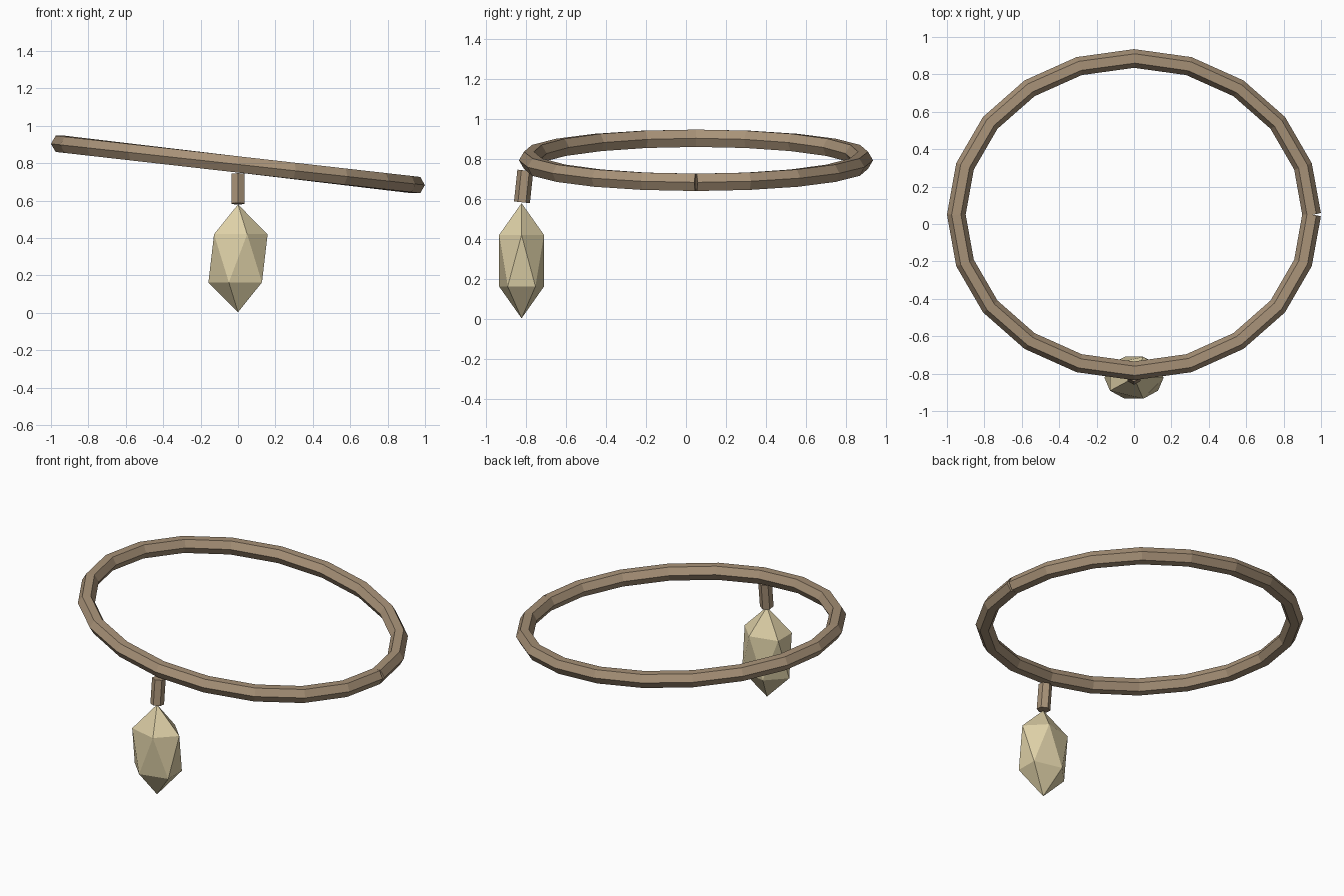
import bpy, bmesh, math
from mathutils import Vector

if "Cube" in bpy.data.objects:
    bpy.data.objects.remove(bpy.data.objects["Cube"])


def material(name, srgb):
    m = bpy.data.materials.new(name)
    m.diffuse_color = [((c / 255 + 0.055) / 1.055) ** 2.4 for c in srgb] + [1]
    m.use_nodes = True
    m.node_tree.nodes["Principled BSDF"].inputs["Base Color"].default_value = m.diffuse_color
    return m


bronze = material("dull bronze", (168, 146, 120))
stone = material("pale yellow stone", (222, 208, 167))


def finish(bm, name, mat):
    bmesh.ops.recalc_face_normals(bm, faces=bm.faces)
    me = bpy.data.meshes.new(name)
    bm.to_mesh(me)
    bm.free()
    me.materials.append(mat)
    ob = bpy.data.objects.new(name, me)
    bpy.context.collection.objects.link(ob)
    return ob


def hex_tube(name, points, radius, mat, up, start=0.0):
    """Sweep a capped hexagon along an open path."""
    bm = bmesh.new()
    rings = []
    for i, p in enumerate(points):
        a = (p - points[i - 1]).normalized() if i else Vector()
        b = (points[i + 1] - p).normalized() if i < len(points) - 1 else Vector()
        t = (a + b).normalized()
        side = t.cross(up).normalized()
        top = side.cross(t)
        angles = [start + k * math.pi / 3 for k in range(6)]
        rings.append([bm.verts.new(p + radius * (side * math.cos(w) + top * math.sin(w)))
                      for w in angles])
    for r, s in zip(rings, rings[1:]):
        for k in range(6):
            n = (k + 1) % 6
            bm.faces.new((r[k], r[n], s[n], s[k]))
    bm.faces.new(rings[0])
    bm.faces.new(rings[-1])
    return finish(bm, name, mat)


# Tilted oval band, 20 segments, open seam at +x
band = []
for i in range(21):
    w = 2 * math.pi * i / 20
    x = 0.95 * math.cos(w)
    band.append(Vector((x, 0.05 + 0.835 * math.sin(w), 0.793 - 0.116 * x)))
hex_tube("band", band, 0.05, bronze, Vector((0, 0, 1)))

# Short link leaning slightly forward
hex_tube("hanging_link",
         [Vector((0, -0.803, 0.742)), Vector((0, -0.82, 0.583))],
         0.04, bronze, Vector((1, 0, 0)))

# Long faceted pendant stone
bm = bmesh.new()
bmesh.ops.create_icosphere(bm, subdivisions=1, radius=1)
bmesh.ops.scale(bm, vec=(0.177, 0.132, 0.288), verts=bm.verts)
bmesh.ops.translate(bm, vec=(0, -0.822, 0.29), verts=bm.verts)
low = min(v.co.z for v in bm.verts)
bmesh.ops.translate(bm, vec=(0, 0, -low + 0.003), verts=bm.verts)
finish(bm, "pendant_stone", stone)
